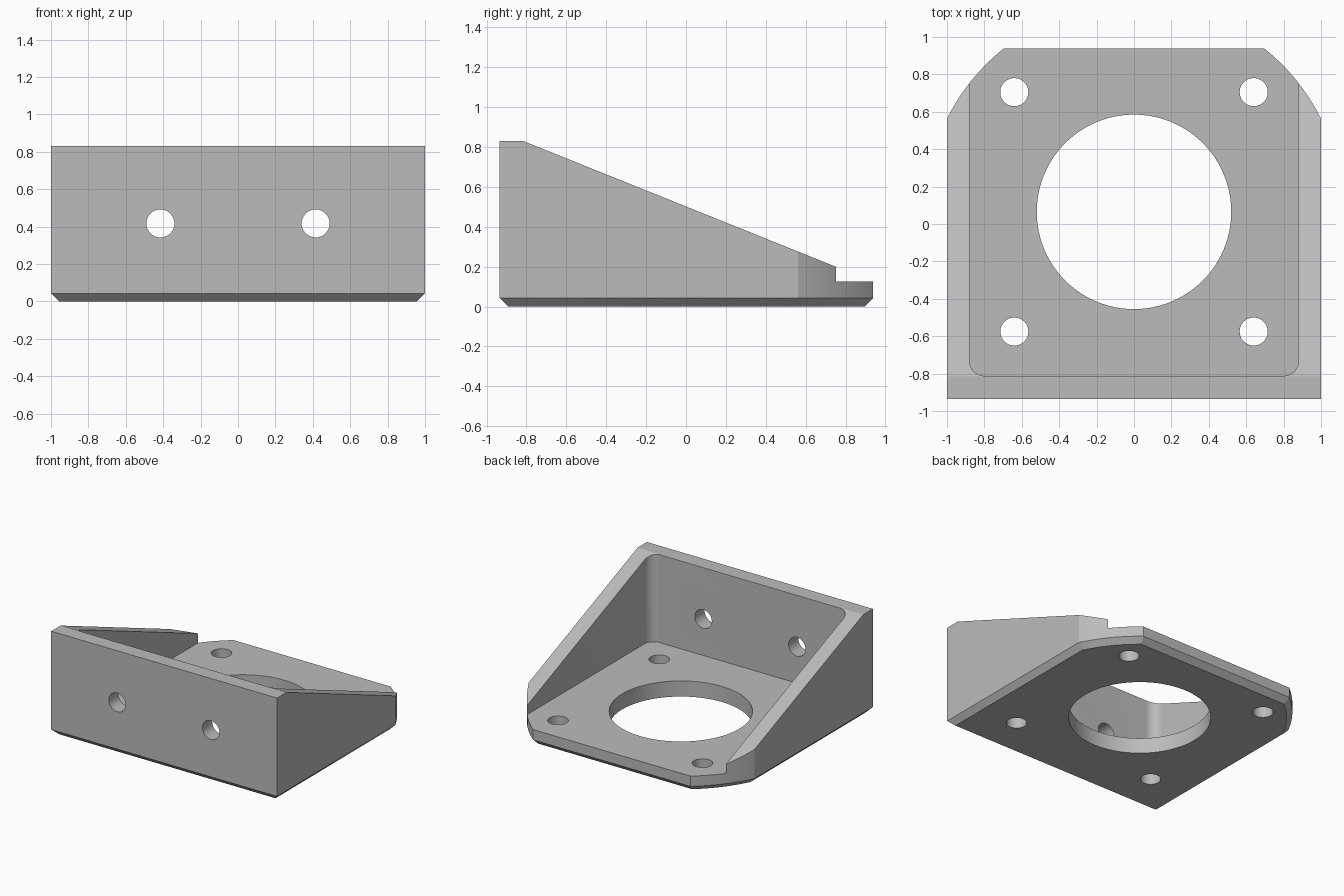
import bpy, bmesh
from math import sin, cos, asin, acos, pi, radians
from mathutils import Vector

if "Cube" in bpy.data.objects:
    bpy.data.objects.remove(bpy.data.objects["Cube"], do_unlink=True)

FRONT, BACK, TOP = -0.935, 0.938, 0.83
FLOOR, CHAMFER = 0.125, 0.043
CENTRE_Y, CORNER_R = 0.065, 1.117
HOLE_R = 0.075

grey = bpy.data.materials.new("plain grey")
grey.use_nodes = True
colour = (0.5, 0.5, 0.5, 1)
grey.diffuse_color = colour
grey.node_tree.nodes["Principled BSDF"].inputs["Base Color"].default_value = colour


def loft(name, rings):
    """Closed solid through rings with equal point counts."""
    bm = bmesh.new()
    loops = [[bm.verts.new(p) for p in ring] for ring in rings]
    n = len(loops[0])
    for a, b in zip(loops, loops[1:]):
        for i in range(n):
            j = (i + 1) % n
            bm.faces.new((a[i], a[j], b[j], b[i]))
    bm.faces.new(loops[0])
    bm.faces.new(loops[-1])
    bmesh.ops.recalc_face_normals(bm, faces=bm.faces)
    mesh = bpy.data.meshes.new(name)
    bm.to_mesh(mesh)
    bm.free()
    mesh.materials.append(grey)
    obj = bpy.data.objects.new(name, mesh)
    bpy.context.collection.objects.link(obj)
    return obj


def arc(cx, cy, r, start, end, steps):
    return [(cx + r * cos(start + (end - start) * i / steps),
             cy + r * sin(start + (end - start) * i / steps)) for i in range(steps + 1)]


def mirrored(right):
    return right + [(-x, y) for x, y in reversed(right)]


def outline(d, z):
    """Plate outline with arc-trimmed back corners, inset by d."""
    r, half = CORNER_R - d, 1 - d
    a0, a1 = acos(half / r), asin((BACK - d - CENTRE_Y) / r)
    right = [(half, FRONT + d)] + arc(0, CENTRE_Y, r, a0, a1, 16)
    return [(x, y, z) for x, y in mirrored(right)]


def cut(body, cutter):
    cutter.hide_render = True
    mod = body.modifiers.new("cut", "BOOLEAN")
    mod.operation, mod.solver, mod.object = "DIFFERENCE", "EXACT", cutter
    bpy.context.view_layer.objects.active = body
    bpy.ops.object.modifier_apply(modifier=mod.name)
    bpy.data.objects.remove(cutter, do_unlink=True)


def drill(body, start, end, r, steps=48):
    """Round hole between two points."""
    start, end = Vector(start), Vector(end)
    turn = (end - start).to_track_quat("Z", "Y")
    circle = arc(0, 0, r, 0, 2 * pi, steps)[:-1]
    cut(body, loft("hole_cutter", [[p + turn @ Vector((x, y, 0)) for x, y in circle]
                                   for p in (start, end)]))


# Solid body with chamfered underside
bracket = loft("mounting_bracket", [outline(CHAMFER, 0), outline(0, CHAMFER), outline(0, TOP)])

# Open pocket with rounded front corners
fillet, wall_x, wall_y = 0.08, 0.88, -0.812
pocket = mirrored(arc(wall_x - fillet, wall_y + fillet, fillet, -pi / 2, 0, 10) + [(wall_x, 1.3)])
cut(bracket, loft("pocket_cutter", [[(x, y, z) for x, y in pocket] for z in (FLOOR, 1.2)]))

# Sloping tops of the side walls
slope = [(-0.98, 0.896), (0.85, 0.16), (0.85, 1.2)]
cut(bracket, loft("slope_cutter", [[(x, y, z) for y, z in slope] for x in (-1.2, 1.2)]))

# Central opening, four plate holes and two front holes
drill(bracket, (0, CENTRE_Y, -0.2), (0, CENTRE_Y, 0.3), 0.52, 96)
for side in (-1, 1):
    for dy in (-0.64, 0.64):
        y = CENTRE_Y + dy
        drill(bracket, (side * 0.64, y, -0.2), (side * 0.64, y, 0.3), HOLE_R)
    drill(bracket, (side * 0.415, -1.1, 0.417), (side * 0.415, -0.7, 0.417), HOLE_R)

# Smooth rounded walls, crisp edges
bpy.ops.object.select_all(action="DESELECT")
bracket.select_set(True)
bpy.context.view_layer.objects.active = bracket
bpy.ops.object.shade_smooth_by_angle(angle=radians(20))
